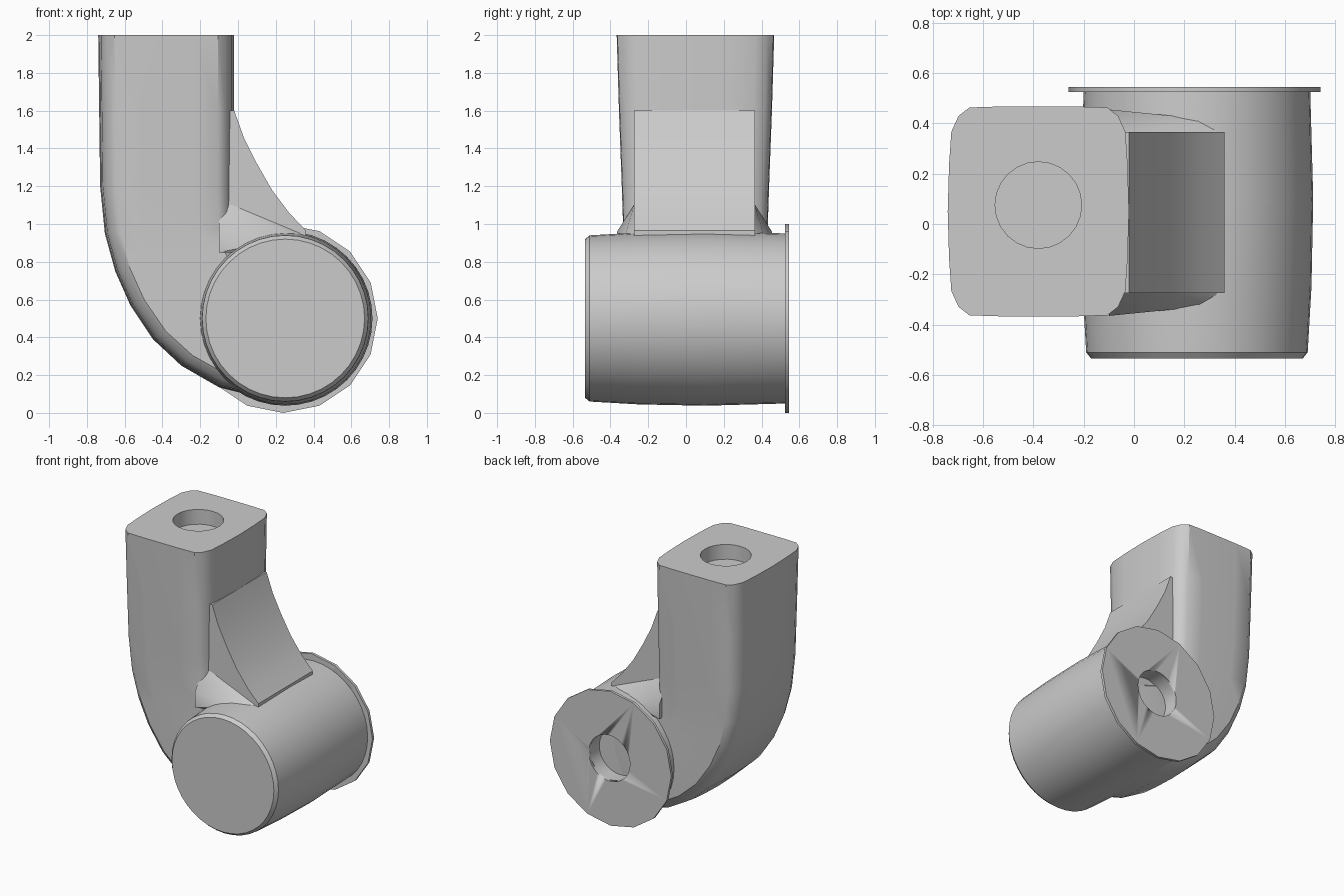
import bpy
import bmesh
from math import cos, sin, pi, radians
from mathutils import Vector

default = bpy.data.objects.get("Cube")
if default:
    bpy.data.objects.remove(default)

GREY = (0.6, 0.6, 0.6, 1)
metal = bpy.data.materials.new("plain grey")
metal.use_nodes = True
metal.diffuse_color = GREY
metal.node_tree.nodes["Principled BSDF"].inputs["Base Color"].default_value = GREY


def finish(name, bm, angle=30):
    bmesh.ops.remove_doubles(bm, verts=bm.verts, dist=0.0005)
    bmesh.ops.recalc_face_normals(bm, faces=bm.faces)
    mesh = bpy.data.meshes.new(name)
    bm.to_mesh(mesh)
    bm.free()
    mesh.materials.append(metal)
    obj = bpy.data.objects.new(name, mesh)
    bpy.context.collection.objects.link(obj)
    bpy.ops.object.select_all(action="DESELECT")
    obj.select_set(True)
    bpy.context.view_layer.objects.active = obj
    bpy.ops.object.shade_smooth_by_angle(angle=radians(angle))
    return obj


def loft(name, rings, angle=30):
    """Skin closed rings of points and cap both ends."""
    bm = bmesh.new()
    loops = [[bm.verts.new(p) for p in ring] for ring in rings]
    n = len(loops[0])
    for a, b in zip(loops, loops[1:]):
        for i in range(n):
            j = (i + 1) % n
            bm.faces.new((a[i], a[j], b[j], b[i]))
    bm.faces.new(loops[0])
    bm.faces.new(loops[-1])
    return finish(name, bm, angle)


def lathe(name, profile, cx, cz, sides, angle=30):
    """Turn (radius, y) points around an axis along y."""
    rings = []
    for r, y in profile:
        rings.append([(cx + r * cos(2 * pi * i / sides), y,
                       cz + r * sin(2 * pi * i / sides)) for i in range(sides)])
    return loft(name, rings, angle)


# Barrel with a shallow socket in its back
lathe("barrel", [(0.42, -0.535), (0.44, -0.51), (0.455, -0.25), (0.462, 0.1),
                 (0.45, 0.535), (0.17, 0.535), (0.17, 0.42)], 0.25, 0.5, 40)

# Thin back flange, a ring around the socket
flange = lathe("flange", [(0.5, 0.525), (0.5, 0.545)], 0.24, 0.5, 16)
flange_cutter = lathe("flange_cutter", [(0.17, 0.4), (0.17, 0.6)], 0.25, 0.5, 40)

# Bent arm: each station joins an outer and an inner point, with a y half-width
stations = [
    ((-0.74, 2.0), (-0.02, 2.0), 0.417),
    ((-0.735, 1.6), (-0.02, 1.6), 0.405),
    ((-0.73, 1.2), (-0.02, 1.2), 0.39),
    ((-0.705, 0.95), (-0.02, 0.98), 0.382),
    ((-0.65, 0.75), (0.0, 0.88), 0.38),
    ((-0.57, 0.57), (0.05, 0.8), 0.38),
    ((-0.45, 0.39), (0.12, 0.74), 0.38),
    ((-0.3, 0.25), (0.2, 0.7), 0.38),
    ((-0.1, 0.135), (0.28, 0.68), 0.38),
    ((0.12, 0.08), (0.36, 0.66), 0.37),
]
# Rounded square outline: across -1..1, depth -1..1
quarter = [(1.0, 0.0), (0.985, 0.45), (0.96, 0.76), (0.88, 0.91),
           (0.76, 0.99), (0.4, 1.0)]
half = quarter + [(0.0, 1.0)] + [(-u, v) for u, v in reversed(quarter)]
outline = half + [(u, -v) for u, v in reversed(half[1:-1])]
MID_Y = 0.05
rings = []
for outer, inner, depth in stations:
    a, b = Vector(outer), Vector(inner)
    ring = []
    for u, v in outline:
        p = (a + b) / 2 + (b - a) / 2 * u
        ring.append((p.x, MID_Y + v * depth, p.y))
    rings.append(ring)
arm = loft("bent_arm", rings, 35)


def cut(target, cutter):
    cutter.hide_render = True
    cutter.hide_set(True)
    mod = target.modifiers.new("hole", "BOOLEAN")
    mod.operation = "DIFFERENCE"
    mod.solver = "EXACT"
    mod.object = cutter


# Round socket in the top of the arm
top_cutter = loft("top_socket_cutter", [
    [(-0.38 + 0.172 * cos(i * pi / 12), 0.075 + 0.172 * sin(i * pi / 12), z)
     for i in range(24)] for z in (1.89, 2.1)])
cut(arm, top_cutter)
cut(flange, flange_cutter)

# Concave web between arm and barrel
slope = [(-0.02, 1.6), (0.03, 1.46), (0.1, 1.32), (0.18, 1.18),
         (0.27, 1.06), (0.36, 0.965), (0.36, 0.8), (-0.2, 0.8), (-0.2, 1.6)]
loft("web", [[(x, y, z) for x, z in slope] for y in (-0.275, 0.365)])

# Small fillets where the web's sides meet the arm and barrel
for name, side, y in (("front_fillet", -1, -0.275), ("back_fillet", 1, 0.365)):
    bm = bmesh.new()
    corners = [(-0.1, y, 1.1), (-0.03, y, 1.1), (0.33, y, 0.95),
               (-0.1, y + side * 0.09, 0.96), (0.3, y + side * 0.05, 0.93),
               (-0.1, y, 0.85), (0.3, y, 0.85), (-0.1, y + side * 0.09, 0.85)]
    bmesh.ops.convex_hull(bm, input=[bm.verts.new(c) for c in corners])
    finish(name, bm)
